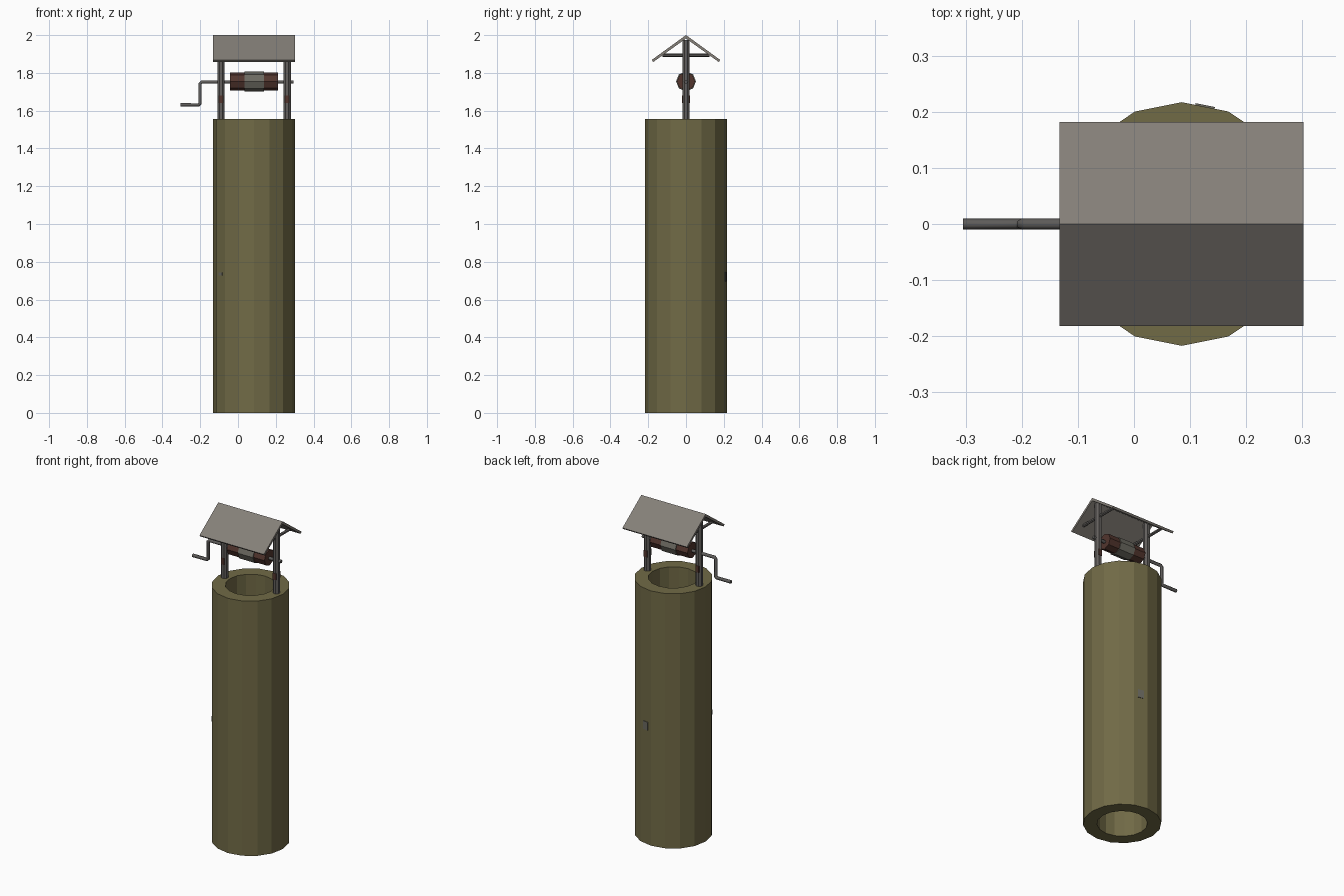
import bpy, bmesh, math
from mathutils import Vector, Matrix

if "Cube" in bpy.data.objects:
    bpy.data.objects.remove(bpy.data.objects["Cube"])

CX = 0.085          # well centre in x (the crank sticks out to -x)
AXLE_Z = 1.755


def mat(name, c):
    m = bpy.data.materials.new(name)
    m.diffuse_color = (*c, 1)
    m.use_nodes = True
    m.node_tree.nodes["Principled BSDF"].inputs["Base Color"].default_value = m.diffuse_color
    return m


STONE = mat("olive stone", (0.165, 0.145, 0.062))
ROOF = mat("roof grey", (0.235, 0.215, 0.19))
WOOD = mat("weathered wood", (0.125, 0.117, 0.11))
RED = mat("dark red wood", (0.085, 0.036, 0.027))
ROPE = mat("rope grey", (0.15, 0.145, 0.12))
METAL = mat("crank metal", (0.11, 0.105, 0.10))


def finish(name, bm, material):
    bmesh.ops.recalc_face_normals(bm, faces=bm.faces)
    me = bpy.data.meshes.new(name)
    bm.to_mesh(me)
    bm.free()
    me.materials.append(material)
    ob = bpy.data.objects.new(name, me)
    bpy.context.collection.objects.link(ob)
    return ob


def rod(name, a, b, r, sides, material, turn=0.0, r2=None):
    """Prism from point a to point b."""
    a, b = Vector(a), Vector(b)
    d = b - a
    m = (Matrix.Translation((a + b) / 2) @ d.to_track_quat('Z', 'Y').to_matrix().to_4x4()
         @ Matrix.Rotation(turn, 4, 'Z'))
    bm = bmesh.new()
    bmesh.ops.create_cone(bm, cap_ends=True, segments=sides, radius1=r,
                          radius2=r if r2 is None else r2, depth=d.length, matrix=m)
    return finish(name, bm, material)


def box(name, centre, size, material, rot=0.0):
    bm = bmesh.new()
    m = Matrix.Translation(centre) @ Matrix.Rotation(rot, 4, 'Z') @ Matrix.Diagonal((*size, 1))
    bmesh.ops.create_cube(bm, size=1, matrix=m)
    return finish(name, bm, material)


# Well shaft: a square-section ring spun into a 16-sided open tube
bm = bmesh.new()
N, H = 16, 1.555
rings = []
for i in range(N):
    t = 2 * math.pi * i / N
    rings.append([bm.verts.new((CX + r * math.cos(t), r * math.sin(t), z))
                  for r, z in ((0.217, 0), (0.217, H), (0.14, H), (0.14, 0))])
for i in range(N):
    p, q = rings[i], rings[(i + 1) % N]
    for k in range(4):
        bm.faces.new((p[k], q[k], q[(k + 1) % 4], p[(k + 1) % 4]))
finish("well_shaft", bm, STONE)

# Small grey plates showing on the shaft wall
for name, deg, w, h, z in (("back_plate", 78.75, 0.035, 0.05, 0.72),
                           ("front_plate", 213.75, 0.035, 0.015, 0.735)):
    t = math.radians(deg)
    box(name, (CX + 0.213 * math.cos(t), 0.213 * math.sin(t), z), (0.006, w, h), ROPE, t)

# Posts with roof tie beams and rafters
for side, x in (("left", CX - 0.175), ("right", CX + 0.175)):
    rod(side + "_post", (x, 0, 1.54), (x, 0, 1.975), 0.021, 8, WOOD, math.pi / 8)
    rod(side + "_tie_beam", (x, -0.125, 1.893), (x, 0.125, 1.893), 0.009, 6, WOOD)
    box(side + "_post_patch", (x, 0, 1.66), (0.022, 0.043, 0.04), RED)

# Gabled roof: chevron profile extruded along x
bm = bmesh.new()
prof = [(-0.182, 1.868), (0, 2.0), (0.182, 1.868), (0.173, 1.858), (0, 1.982), (-0.173, 1.858)]
ends = [[bm.verts.new((x, y, z)) for y, z in prof] for x in (-0.133, 0.302)]
for k in range(6):
    j = (k + 1) % 6
    bm.faces.new((ends[0][k], ends[0][j], ends[1][j], ends[1][k]))
for e in ends:      # each gable end is two quads
    bm.faces.new((e[0], e[1], e[4], e[5]))
    bm.faces.new((e[1], e[2], e[3], e[4]))
finish("roof", bm, ROOF)

# Windlass drum with its coil of rope
rod("drum", (-0.043, 0, AXLE_Z), (0.212, 0, AXLE_Z), 0.048, 8, RED)
rod("rope_coil", (0.035, 0, AXLE_Z), (0.137, 0, AXLE_Z), 0.053, 8, ROPE)

# Axle and crank: one bent round bar
cu = bpy.data.curves.new("crank", 'CURVE')
cu.dimensions = '3D'
cu.bevel_depth = 0.01
cu.bevel_resolution = 1
cu.use_fill_caps = True
path = [(0.293, AXLE_Z - .003), (-0.192, AXLE_Z - .003), (-0.2, AXLE_Z - .011),
        (-0.2, 1.639), (-0.208, 1.631), (-0.305, 1.631)]
sp = cu.splines.new('POLY')
sp.points.add(len(path) - 1)
for p, (x, z) in zip(sp.points, path):
    p.co = (x, 0, z, 1)
cu.materials.append(METAL)
bpy.context.collection.objects.link(bpy.data.objects.new("crank_axle", cu))
